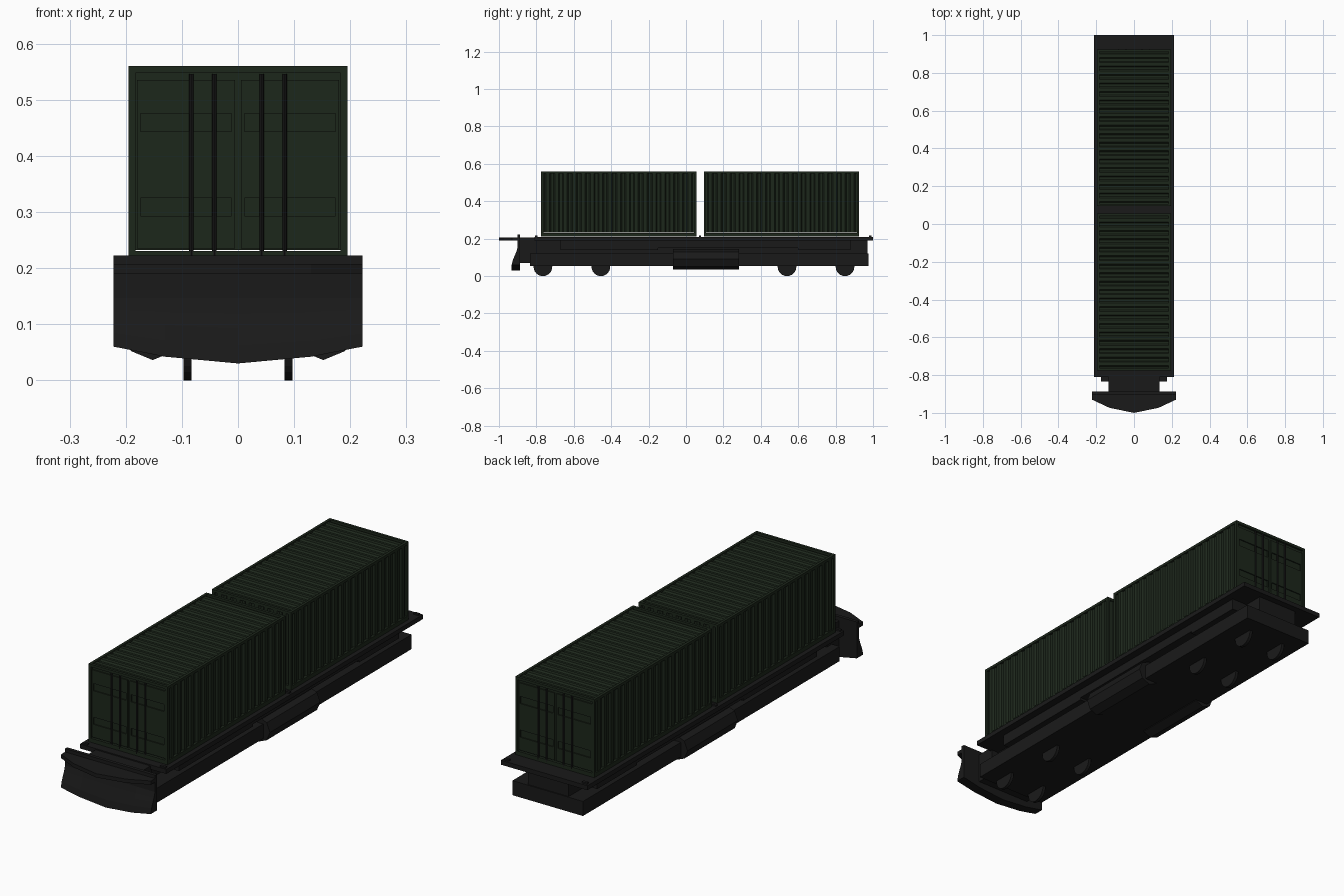
import bpy, bmesh, math
from mathutils import Matrix

if "Cube" in bpy.data.objects:
    bpy.data.objects.remove(bpy.data.objects["Cube"])


def material(name, rgb):
    m = bpy.data.materials.new(name)
    m.diffuse_color = (*rgb, 1)
    m.use_nodes = True
    m.node_tree.nodes["Principled BSDF"].inputs["Base Color"].default_value = m.diffuse_color
    return m


STEEL = material("dark_steel", (0.010, 0.010, 0.010))
GREEN = material("dark_green", (0.012, 0.020, 0.011))


def finish(name, bm, mat, xf=None):
    bmesh.ops.recalc_face_normals(bm, faces=bm.faces[:])
    if xf is not None:
        bm.transform(xf)
    me = bpy.data.meshes.new(name)
    bm.to_mesh(me)
    bm.free()
    me.materials.append(mat)
    ob = bpy.data.objects.new(name, me)
    bpy.context.collection.objects.link(ob)
    return ob


def add_box(bm, x, y, z):
    m = Matrix.Translation(((x[0] + x[1]) / 2, (y[0] + y[1]) / 2, (z[0] + z[1]) / 2))
    s = Matrix.Diagonal((x[1] - x[0], y[1] - y[0], z[1] - z[0], 1))
    bmesh.ops.create_cube(bm, size=1, matrix=m @ s)


def boxes(name, items, mat=STEEL, xf=None):
    bm = bmesh.new()
    for it in items:
        add_box(bm, *it)
    return finish(name, bm, mat, xf)


def add_loft(bm, rings, closed=True):
    vs = [[bm.verts.new(p) for p in r] for r in rings]
    n = len(vs[0])
    for a, b in zip(vs, vs[1:]):
        for i in range(n if closed else n - 1):
            j = (i + 1) % n
            bm.faces.new((a[i], a[j], b[j], b[i]))
    if closed:
        bm.faces.new(vs[0])
        bm.faces.new(vs[-1])


def add_cyl(bm, c, r, depth, axis, n):
    rot = Matrix.Rotation(math.pi / 2, 4, 'Y' if axis == 'X' else 'X') if axis != 'Z' else Matrix()
    bmesh.ops.create_cone(bm, cap_ends=True, segments=n, radius1=r, radius2=r, depth=depth,
                          matrix=Matrix.Translation(c) @ rot)


def wave(a, b, n, depth):
    """Trapezoid corrugation: (position, inset) pairs from a to b."""
    p = (b - a) / n
    pts = []
    for i in range(n):
        for t, d in ((0, depth), (0.15, depth), (0.3, 0), (0.7, 0), (0.85, depth)):
            pts.append((a + (i + t) * p, d))
    return pts + [(b, depth)]


def container(tag, xf):
    W, L, Z0, Z1, t = 0.195, 0.415, 0.212, 0.56, 0.012
    mid = (Z0 + 0.02, Z1 - t)
    # Corner posts, long rails, end rails and floor
    fr = []
    for s in (-1, 1):
        xs = sorted((s * W, s * (W - t)))
        fr += [(xs, (-L, L), (Z1 - t, Z1)), (xs, (-L, L), (Z0, Z0 + 0.018))]
        ys = sorted((s * L, s * (L - t)))
        fr += [((-W, W), ys, (Z1 - t, Z1)), ((-W, W), ys, (Z0, Z0 + 0.018))]
        for q in (-1, 1):
            fr.append((sorted((q * W, q * (W - t))), ys, (Z0, Z1)))
    fr.append(((-W + t, W - t), (-L + t, L - t), (Z0, Z0 + 0.012)))
    boxes(tag + "_container_frame", fr, GREEN, xf)

    # Corrugated sides, roof and closed end
    bm = bmesh.new()
    side = wave(-L + t, L - t, 17, 0.008)
    for s in (-1, 1):
        add_loft(bm, [[(s * (W - 0.002 - d), y, z) for y, d in side] for z in mid], False)
    roof = wave(-L + t, L - t, 18, 0.007)
    add_loft(bm, [[(x, y, Z1 - 0.003 - d) for y, d in roof] for x in (-W + t, W - t)], False)
    end = wave(-W + t, W - t, 8, 0.008)
    add_loft(bm, [[(x, L - 0.003 - d, z) for x, d in end] for z in mid], False)
    finish(tag + "_container_panels", bm, GREEN, xf)

    # Double doors with recessed bands
    dr = [((-W + t, W - t), (-L + 0.009, -L + 0.014), mid)]
    for s in (-1, 1):
        X = lambda a, b: sorted((s * a, s * b))
        y = (-L + 0.004, -L + 0.010)
        dr += [(X(0.005, 0.180), y, z) for z in
               ((0.235, 0.293), (0.325, 0.443), (0.475, 0.535))]
        dr += [(X(a, b), y, (0.235, 0.535)) for a, b in ((0.005, 0.012), (0.174, 0.180))]
    boxes(tag + "_container_doors", dr, GREEN, xf)

    # Door locking rods
    bm = bmesh.new()
    for x in (-0.083, -0.042, 0.042, 0.083):
        add_cyl(bm, (x, -L + 0.003, 0.383), 0.004, 0.325, 'Z', 8)
    finish(tag + "_locking_rods", bm, STEEL, xf)


container("front", Matrix.Translation((0, -0.36, 0)))
container("rear", Matrix.Translation((0, 0.51, 0)) @ Matrix.Rotation(math.pi, 4, 'Z'))

# Flat deck with lashing blocks along its edge
deck = [((-0.213, 0.213), (-0.81, 1.0), (0.19, 0.21))]
for s in (-1, 1):
    for y in (-0.80, 0.075, 0.985):
        deck.append((sorted((s * 0.18, s * 0.205)), (y - 0.006, y + 0.006), (0.205, 0.217)))
boxes("deck", deck)

# Underframe: low plate, centre sill, front neck
boxes("low_plate", [((-0.174, 0.174), (-0.835, 0.975), (0.055, 0.12))])
boxes("centre_sill", [((-0.10, 0.10), (-0.82, 0.97), (0.12, 0.19))])
boxes("front_neck", [((-0.135, 0.135), (-0.89, -0.80), (0.07, 0.205))])

# Equipment boxes hung below the deck edge
eq = []
for s in (-1, 1):
    x = sorted((s * 0.10, s * 0.178))
    eq += [(x, (-0.67, -0.15), (0.14, 0.19)), (x, (-0.15, 0.60), (0.15, 0.19)),
           (x, (0.60, 0.88), (0.14, 0.19))]
boxes("side_boxes", eq)

# Octagonal side tanks
bm = bmesh.new()
for s in (-1, 1):
    add_cyl(bm, (s * 0.152, 0.107, 0.091), 0.055, 0.355, 'Y', 8)
finish("side_tanks", bm, STEEL)

# Wheels
bm = bmesh.new()
for y in (-0.765, -0.455, 0.54, 0.85):
    for s in (-1, 1):
        add_cyl(bm, (s * 0.09, y, 0.05), 0.05, 0.014, 'X', 24)
finish("wheels", bm, STEEL)

# Plough blade: raked profile whose lower rows sag towards the centre
rows = ((0.222, 0, -0.902), (0.188, 0, -0.902), (0.147, 0, -0.902), (0.125, 0.2, -0.909),
        (0.107, 0.5, -0.917), (0.084, 0.75, -0.926), (0.060, 1, -0.932))
bm = bmesh.new()
rings = []
for x, sag in ((-0.222, 0), (-0.13, 0.018), (0, 0.03), (0.13, 0.018), (0.222, 0)):
    ring = [(x, y, z - f * sag) for z, f, y in rows]
    rings.append(ring + [(x, -0.887, 0.060 - sag), (x, -0.887, 0.222)])
add_loft(bm, rings)
finish("plough_blade", bm, STEEL)

# Curved step plate above the blade
plan = ((-0.222, -0.89), (-0.222, -0.93), (-0.13, -0.973), (0, -1.0),
        (0.13, -0.973), (0.222, -0.93), (0.222, -0.89))
bm = bmesh.new()
add_loft(bm, [[(x, y, z) for x, y in plan] for z in (0.19, 0.207)])
finish("step_plate", bm, STEEL)
